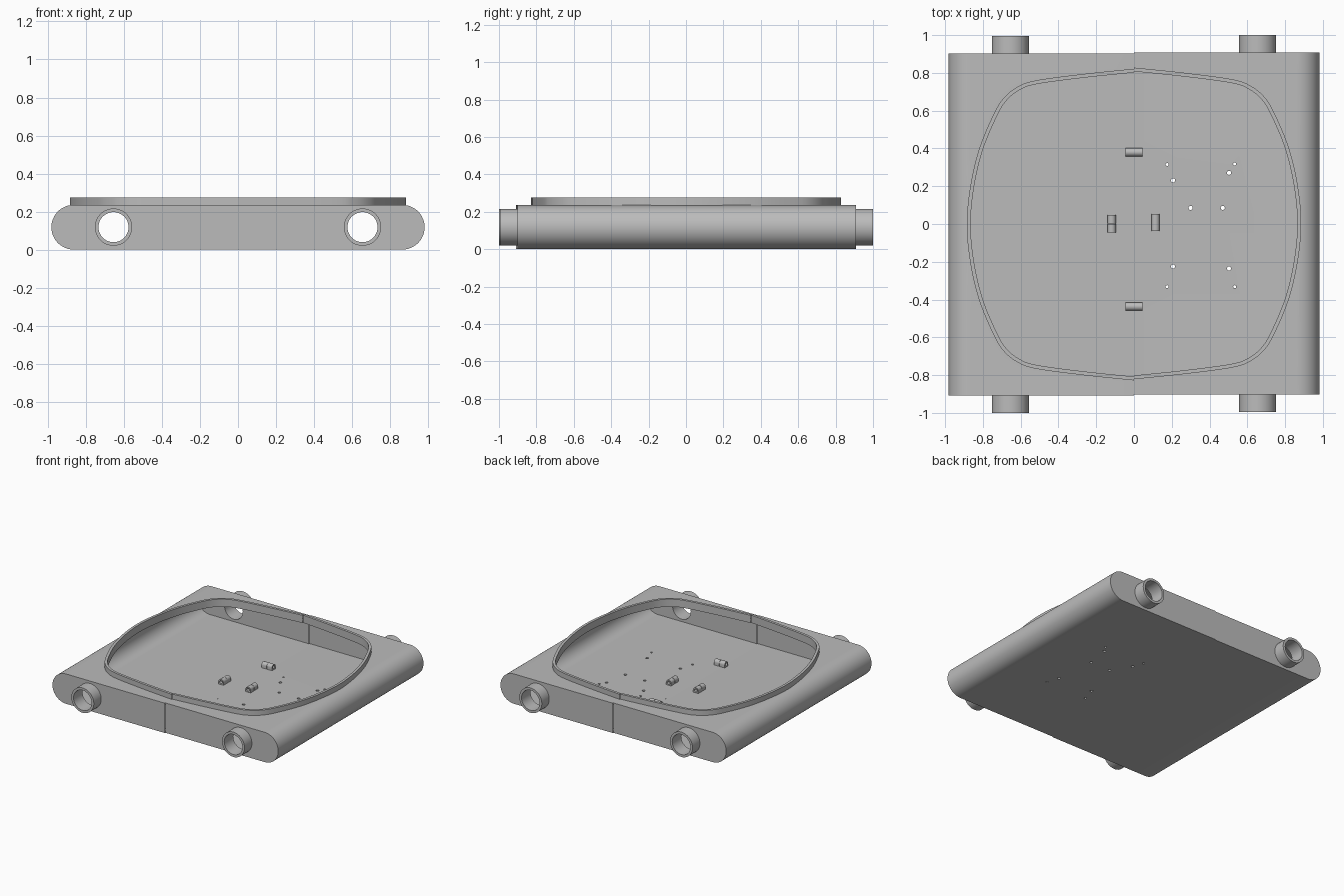
import bpy, bmesh, math
from mathutils import Vector, Matrix

cube = bpy.data.objects.get("Cube")
if cube:
    bpy.data.objects.remove(cube, do_unlink=True)

grey = bpy.data.materials.new("plain grey")
grey.use_nodes = True
COLOUR = (0.5, 0.5, 0.5, 1)
grey.diffuse_color = COLOUR
grey.node_tree.nodes["Principled BSDF"].inputs["Base Color"].default_value = COLOUR

H, HALF_X, HALF_Y, WALL = 0.235, 0.982, 0.905, 0.02
R = H / 2


def add_object(name, bm):
    bmesh.ops.recalc_face_normals(bm, faces=bm.faces)
    mesh = bpy.data.meshes.new(name)
    bm.to_mesh(mesh)
    bm.free()
    mesh.materials.append(grey)
    obj = bpy.data.objects.new(name, mesh)
    bpy.context.collection.objects.link(obj)
    return obj


def prism(name, outline, start, end, axis="Z"):
    """Extrude a closed 2D outline along Z, or along Y for (x, z) outlines."""
    bm = bmesh.new()
    place = (lambda p, d: (p[0], p[1], d)) if axis == "Z" else (lambda p, d: (p[0], d, p[1]))
    a = [bm.verts.new(place(p, start)) for p in outline]
    b = [bm.verts.new(place(p, end)) for p in outline]
    bm.faces.new(a)
    bm.faces.new(b[::-1])
    n = len(a)
    for i in range(n):
        bm.faces.new((a[i], a[(i + 1) % n], b[(i + 1) % n], b[i]))
    return add_object(name, bm)


def circle(x, y, r, n):
    return [(x + r * math.cos(i * math.tau / n), y + r * math.sin(i * math.tau / n)) for i in range(n)]


def stadium(half_width, r, steps=24):
    points = []
    for side in (1, -1):
        for i in range(steps + 1):
            a = -math.pi / 2 + math.pi * i / steps
            points.append((side * (half_width - r + r * math.cos(a)), R + side * r * math.sin(a)))
    return points


def combine(target, tools, operation):
    """Boolean a list of tool objects into the target and discard them."""
    for tool in tools:
        mod = target.modifiers.new("cut", "BOOLEAN")
        mod.operation, mod.solver, mod.object = operation, "EXACT", tool
    bpy.context.view_layer.update()
    mesh = bpy.data.meshes.new_from_object(target.evaluated_get(bpy.context.evaluated_depsgraph_get()))
    target.modifiers.clear()
    target.data = mesh
    for tool in tools:
        bpy.data.objects.remove(tool, do_unlink=True)


def smooth(obj):
    bpy.ops.object.select_all(action="DESELECT")
    obj.select_set(True)
    bpy.context.view_layer.objects.active = obj
    bpy.ops.object.shade_smooth_by_angle(angle=math.radians(30))


# Rim outline: one quarter interpolated smoothly, then mirrored
KEYS = [Vector(p) for p in ((0.885, 0), (0.867, 0.2), (0.82, 0.4), (0.745, 0.58), (0.69, 0.67),
                            (0.615, 0.73), (0.52, 0.763), (0.27, 0.797), (0, 0.825))]


def rim_outline(inset):
    padded = [Vector((KEYS[1].x, -KEYS[1].y))] + KEYS + [2 * KEYS[-1] - KEYS[-2]]
    quarter = []
    for p0, p1, p2, p3 in zip(padded, padded[1:], padded[2:], padded[3:]):
        for i in range(6):
            t = i / 6
            quarter.append(p1 + t / 2 * ((p2 - p0) + t * (2 * p0 - 5 * p1 + 4 * p2 - p3)
                                         + t * t * (3 * p1 - p0 - 3 * p2 + p3)))
    quarter.append(KEYS[-1])
    half = quarter + [Vector((-p.x, p.y)) for p in quarter[-2::-1]]
    full = half + [Vector((p.x, -p.y)) for p in half[-2:0:-1]]
    n = len(full)
    result = []
    for i, p in enumerate(full):
        d = (full[(i + 1) % n] - full[i - 1]).normalized()
        result.append(p + inset * Vector((-d.y, d.x)))
    return result


# Shell solids: rounded body, raised rim and four pipe stubs
shell = prism("shell", stadium(HALF_X, R), -HALF_Y, HALF_Y, "Y")
solids = [prism("rim", rim_outline(0), H - 0.01, 0.275)]
bores = []
for sx in (-1, 1):
    for sy in (-1, 1):
        ends = sorted((sy * (HALF_Y - 0.01), sy * 0.997))
        solids.append(prism("pipe", circle(sx * 0.655, 0.118, 0.098, 48), *ends, "Y"))
        ends = sorted((sy * 0.8, sy * 1.1))
        bores.append(prism("bore", circle(sx * 0.655, 0.118, 0.079, 48), *ends, "Y"))
combine(shell, solids, "UNION")

# Hollow interior, top opening, pipe bores and floor holes
cutters = [prism("hollow", stadium(HALF_X - WALL, R - WALL), WALL - HALF_Y, HALF_Y - WALL, "Y"),
           prism("opening", rim_outline(0.02), 0.15, 0.4)] + bores
SMALL_HOLES = ((0.175, 0.312), (0.533, 0.315), (0.175, -0.335), (0.533, -0.335))
LARGE_HOLES = ((0.207, 0.228), (0.503, 0.268), (0.3, 0.082), (0.47, 0.082), (0.207, -0.228), (0.503, -0.238))
for holes, radius in ((SMALL_HOLES, 0.008), (LARGE_HOLES, 0.011)):
    cutters += [prism("hole", circle(x, y, radius, 16), -0.1, 0.1) for x, y in holes]
combine(shell, cutters, "DIFFERENCE")

# Split the shell into four quarter trays, the two sides slightly staggered
for sx, side in ((-1, "right"), (1, "left")):
    for sy, end in ((-1, "front"), (1, "back")):
        bm = bmesh.new()
        bm.from_mesh(shell.data)
        for normal in ((sx, 0, 0), (0, sy, 0)):
            bmesh.ops.bisect_plane(bm, geom=bm.verts[:] + bm.edges[:] + bm.faces[:],
                                   plane_co=(0, 0, 0), plane_no=normal, clear_inner=True)
        bmesh.ops.translate(bm, verts=bm.verts, vec=(0, sx * 0.003, 0))
        smooth(add_object(f"tray_{end}_{side}", bm))
bpy.data.objects.remove(shell, do_unlink=True)

# Round-topped connector sleeves straddling the seams, each in two halves
W, TOP = 0.022, 0.03
arch = [(-W, -0.005), (W, -0.005)] + [
    (W * math.cos(i * math.pi / 12), TOP - 0.01 + W * math.sin(i * math.pi / 12)) for i in range(13)]
for name, x, y, turn in (("back", 0, 0.38, 90), ("front", 0, -0.437, 90),
                         ("right", -0.118, 0.002, 0), ("left", 0.114, 0.008, 0)):
    for s, part in ((-1, "a"), (1, "b")):
        ends = sorted((s * 0.001, s * 0.046))
        sleeve = prism(f"connector_{name}_{part}", arch, *ends, "Y")
        combine(sleeve, [prism("bore", circle(0, TOP - 0.01, 0.012, 16), -0.1, 0.1, "Y")], "DIFFERENCE")
        sleeve.data.transform(Matrix.Translation((x, y, WALL)) @ Matrix.Rotation(math.radians(turn), 4, "Z"))
        smooth(sleeve)
